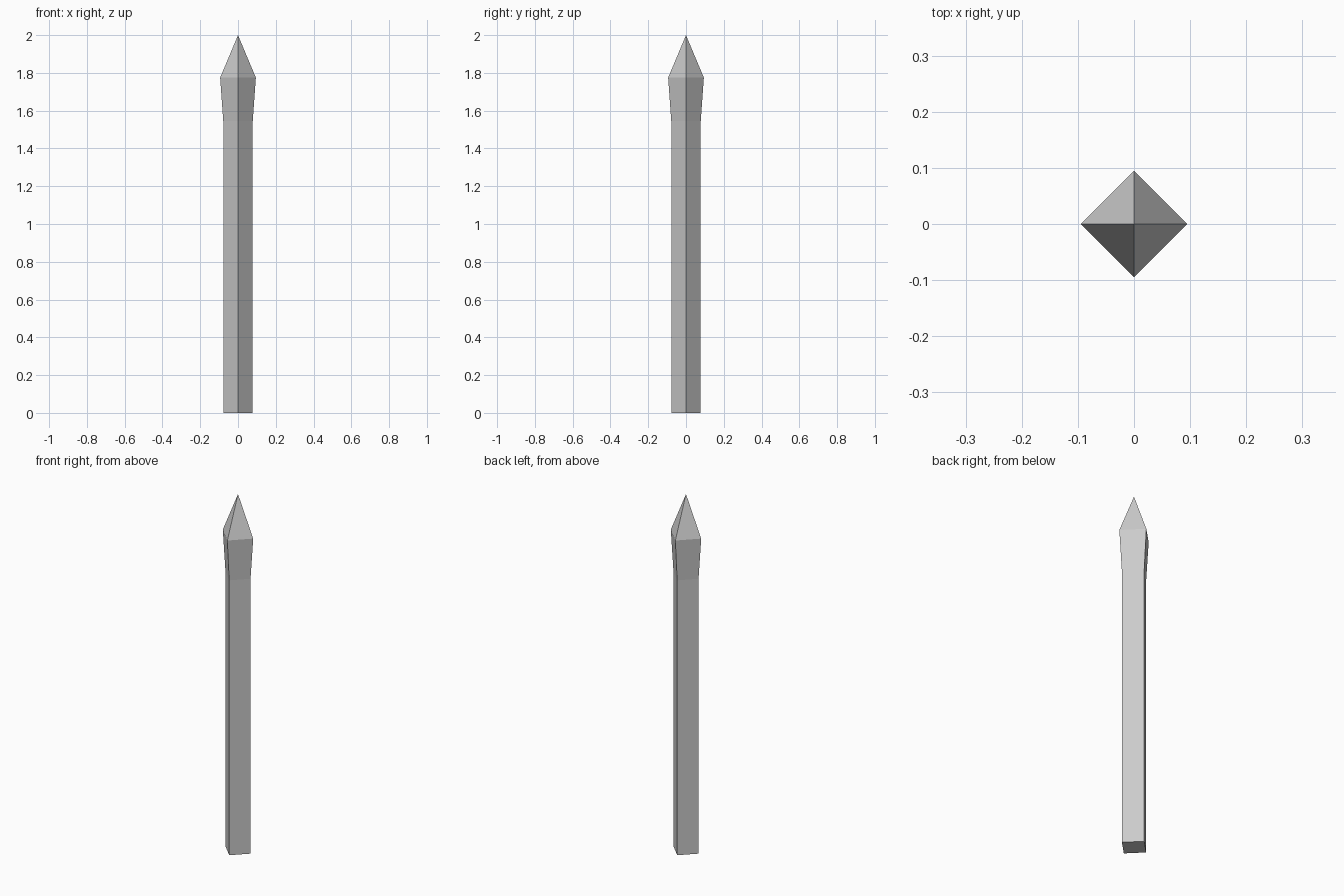
import bpy, bmesh
from math import cos, sin, pi

if "Cube" in bpy.data.objects:
    bpy.data.objects.remove(bpy.data.objects["Cube"])

# Profile of the stake: (corner radius, height), four-sided with corners on the axes
PROFILE = [(0.078, 0.0), (0.078, 1.545), (0.0945, 1.775)]
TIP_Z = 2.0
SIDES = 4

bm = bmesh.new()
rings = [[bm.verts.new((r * cos(2 * pi * i / SIDES), r * sin(2 * pi * i / SIDES), z))
          for i in range(SIDES)] for r, z in PROFILE]

# Shaft and flared head sides
for low, high in zip(rings, rings[1:]):
    for i in range(SIDES):
        j = (i + 1) % SIDES
        bm.faces.new((low[i], low[j], high[j], high[i]))

# Pointed tip
tip = bm.verts.new((0, 0, TIP_Z))
for i in range(SIDES):
    bm.faces.new((rings[-1][i], rings[-1][(i + 1) % SIDES], tip))

# Flat base
bm.faces.new(rings[0][::-1])

mesh = bpy.data.meshes.new("fence_stake")
bm.to_mesh(mesh)
bm.free()
stake = bpy.data.objects.new("fence_stake", mesh)
bpy.context.collection.objects.link(stake)
